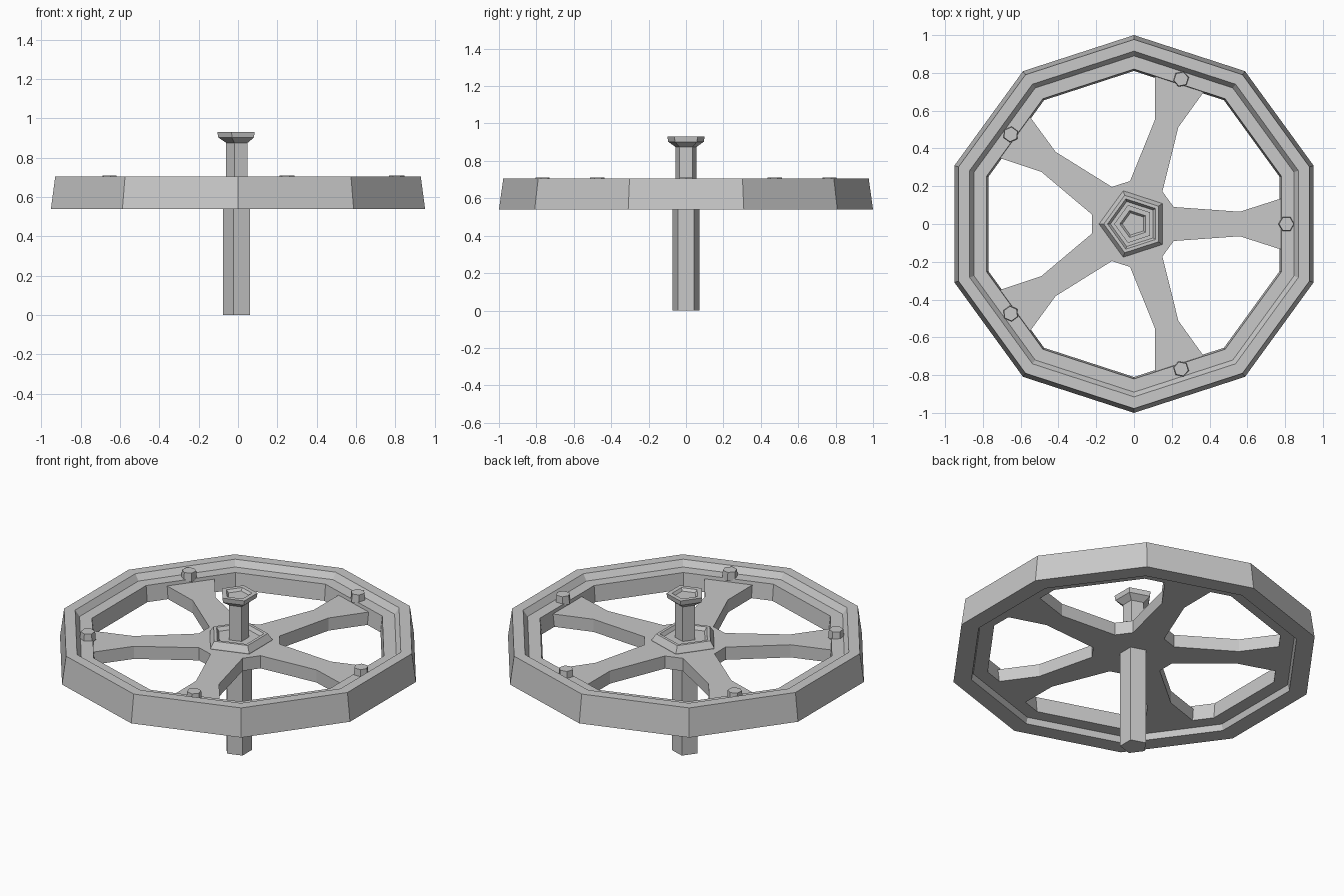
import bpy, bmesh
from math import cos, sin, pi, radians

cube = bpy.data.objects.get("Cube")
if cube:
    bpy.data.objects.remove(cube, do_unlink=True)

STEEL = (0.58, 0.58, 0.58, 1.0)
metal = bpy.data.materials.new("light_grey_metal")
metal.use_nodes = True
metal.diffuse_color = STEEL
metal.node_tree.nodes["Principled BSDF"].inputs["Base Color"].default_value = STEEL


def finish(name, bm):
    bmesh.ops.recalc_face_normals(bm, faces=bm.faces)
    mesh = bpy.data.meshes.new(name)
    bm.to_mesh(mesh)
    bm.free()
    mesh.materials.append(metal)
    obj = bpy.data.objects.new(name, mesh)
    bpy.context.collection.objects.link(obj)
    return obj


def turned(name, profile, sides, start, ring=False, centre=(0, 0)):
    """Spin a (radius, z) profile with few sides; close it as a ring or with caps."""
    bm = bmesh.new()
    loops = []
    for r, z in profile:
        angles = [start + 2 * pi * i / sides for i in range(sides)]
        loops.append([bm.verts.new((centre[0] + r * cos(a), centre[1] + r * sin(a), z))
                      for a in angles])
    pairs = list(zip(loops, loops[1:]))
    if ring:
        pairs.append((loops[-1], loops[0]))
    else:
        bm.faces.new(loops[0])
        bm.faces.new(loops[-1])
    for low, high in pairs:
        for i in range(sides):
            j = (i + 1) % sides
            bm.faces.new((low[i], low[j], high[j], high[i]))
    return finish(name, bm)


# Ten-sided rim with a stepped ledge on its inner side
turned("rim", [(1.0, 0.54), (0.977, 0.705), (0.915, 0.705), (0.89, 0.67),
               (0.82, 0.67), (0.81, 0.575), (0.89, 0.575), (0.90, 0.54)],
       10, radians(90), ring=True)

# Five flared spokes joined in one plate
bm = bmesh.new()
half = [(0.21, 0.09), (0.56, 0.065), (0.785, 0.137)]
spoke = [(x, -y) for x, y in half] + half[::-1]
outline = []
for k in range(5):
    a = radians(72 * k)
    outline += [bm.verts.new((x * cos(a) - y * sin(a), x * sin(a) + y * cos(a), 0.575))
                for x, y in spoke]
plate = bm.faces.new(outline)
top = bmesh.ops.extrude_face_region(bm, geom=[plate], use_keep_orig=True)
bmesh.ops.translate(bm, vec=(0, 0, 0.075),
                    verts=[v for v in top["geom"] if isinstance(v, bmesh.types.BMVert)])
finish("spokes", bm)

# Raised pentagonal hub with a recessed centre
turned("hub", [(0.185, 0.64), (0.185, 0.655), (0.16, 0.69), (0.14, 0.69),
               (0.125, 0.67), (0.05, 0.67)], 5, pi)

# Axle: wide below the spokes, slimmer above
turned("lower_axle", [(0.075, 0.0), (0.075, 0.6)], 5, pi)
turned("upper_axle", [(0.06, 0.6), (0.06, 0.89)], 5, pi)

# Flared cap with a dished top
turned("axle_cap", [(0.06, 0.875), (0.10, 0.902), (0.105, 0.93), (0.075, 0.93),
                    (0.062, 0.915)], 5, pi)

# Hexagonal bolts on the ledge, one per spoke
for k in range(5):
    a = radians(72 * k)
    turned(f"bolt_{k + 1}", [(0.043, 0.66), (0.039, 0.71)], 6, a,
           centre=(0.807 * cos(a), 0.807 * sin(a)))
